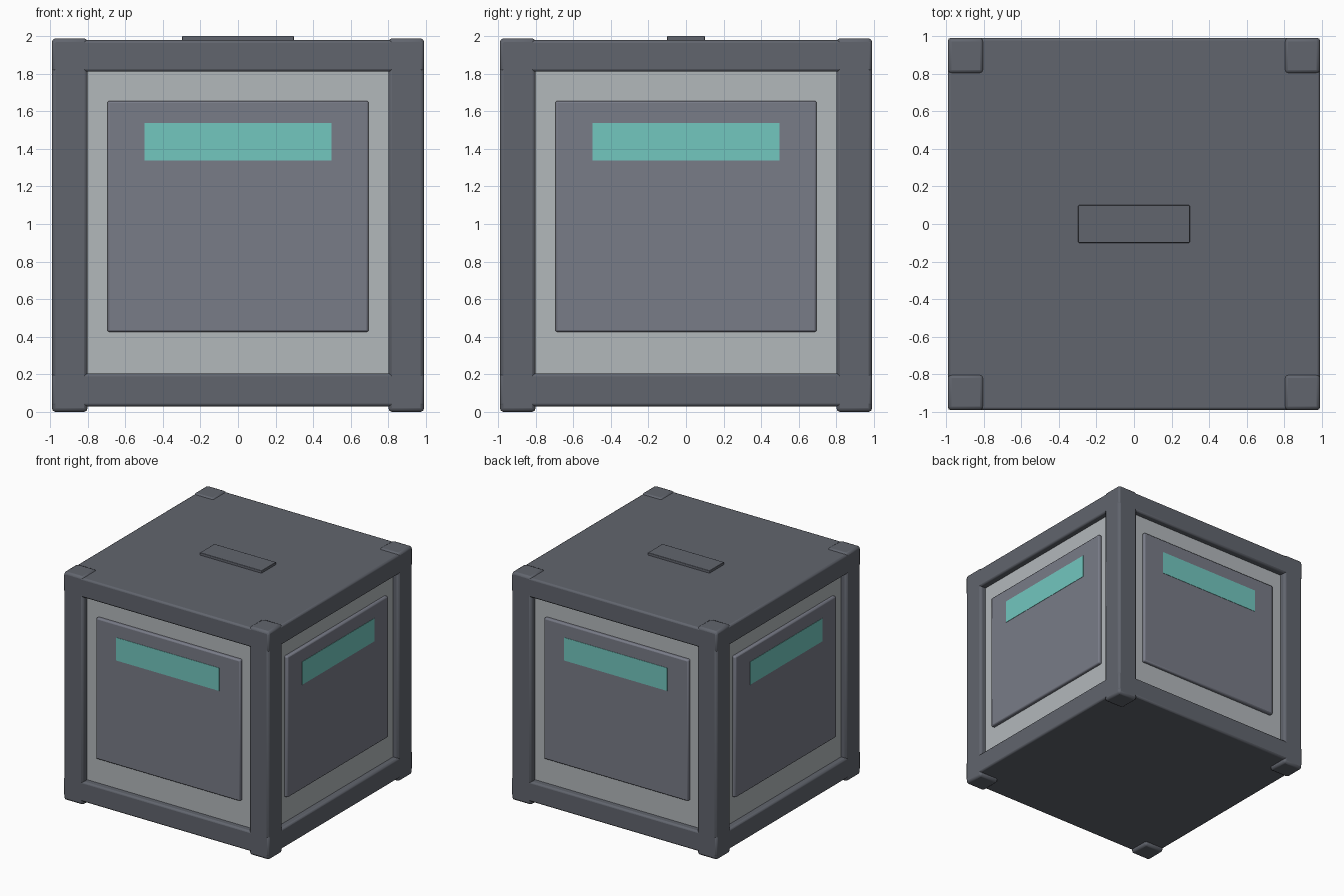
import bpy
from math import pi
from mathutils import Matrix, Vector

if "Cube" in bpy.data.objects:
    bpy.data.objects.remove(bpy.data.objects["Cube"])


def material(name, rgb):
    m = bpy.data.materials.new(name)
    m.diffuse_color = (*rgb, 1)
    m.use_nodes = True
    m.node_tree.nodes["Principled BSDF"].inputs["Base Color"].default_value = m.diffuse_color
    return m


FRAME = material("dark_grey", (0.12, 0.13, 0.155))
PANEL = material("light_grey", (0.45, 0.48, 0.50))
DOOR = material("mid_grey", (0.19, 0.20, 0.245))
TEAL = material("teal", (0.17, 0.57, 0.52))


def box(name, lo, hi, mat, bevel=0.0, angle=0.0):
    """Bevelled box between two corners, turned about the z axis."""
    lo, hi = Vector(lo), Vector(hi)
    bpy.ops.mesh.primitive_cube_add(size=1)
    ob = bpy.context.object
    ob.name = name
    size = hi - lo
    ob.data.transform(Matrix.Rotation(angle, 4, 'Z')
                      @ Matrix.Translation((lo + hi) / 2)
                      @ Matrix.Diagonal((*size, 1)))
    ob.data.materials.append(mat)
    if bevel:
        mod = ob.modifiers.new("bevel", 'BEVEL')
        mod.width = bevel
        mod.segments = 2
        bpy.ops.object.shade_smooth_by_angle(angle=pi / 6)
    return ob


W = 0.99      # half width of the crate
IN = 0.80     # inner edge of the posts

# Recessed core, base slab and lid slab
box("core", (-0.935, -0.935, 0.1), (0.935, 0.935, 1.9), PANEL)
box("base_slab", (-W, -W, 0.03), (W, W, 0.205), FRAME, 0.015)
box("lid_slab", (-W, -W, 1.81), (W, W, 1.978), FRAME, 0.015)

# Raised plate on the lid
box("lid_plate", (-0.297, -0.1, 1.96), (0.297, 0.1, 2.0), FRAME, 0.004)

# Post, door panel and window strip repeated on all four sides
for i, side in enumerate(("front", "right", "back", "left")):
    a = i * pi / 2
    box(side + "_post", (-W, -W, 0), (-IN, -IN, 1.988), FRAME, 0.02, a)
    box(side + "_door", (-0.695, -0.965, 0.425), (0.695, -0.92, 1.655), DOOR, 0.012, a)
    box(side + "_strip", (-0.497, -0.968, 1.337), (0.497, -0.93, 1.537), TEAL, 0, a)
